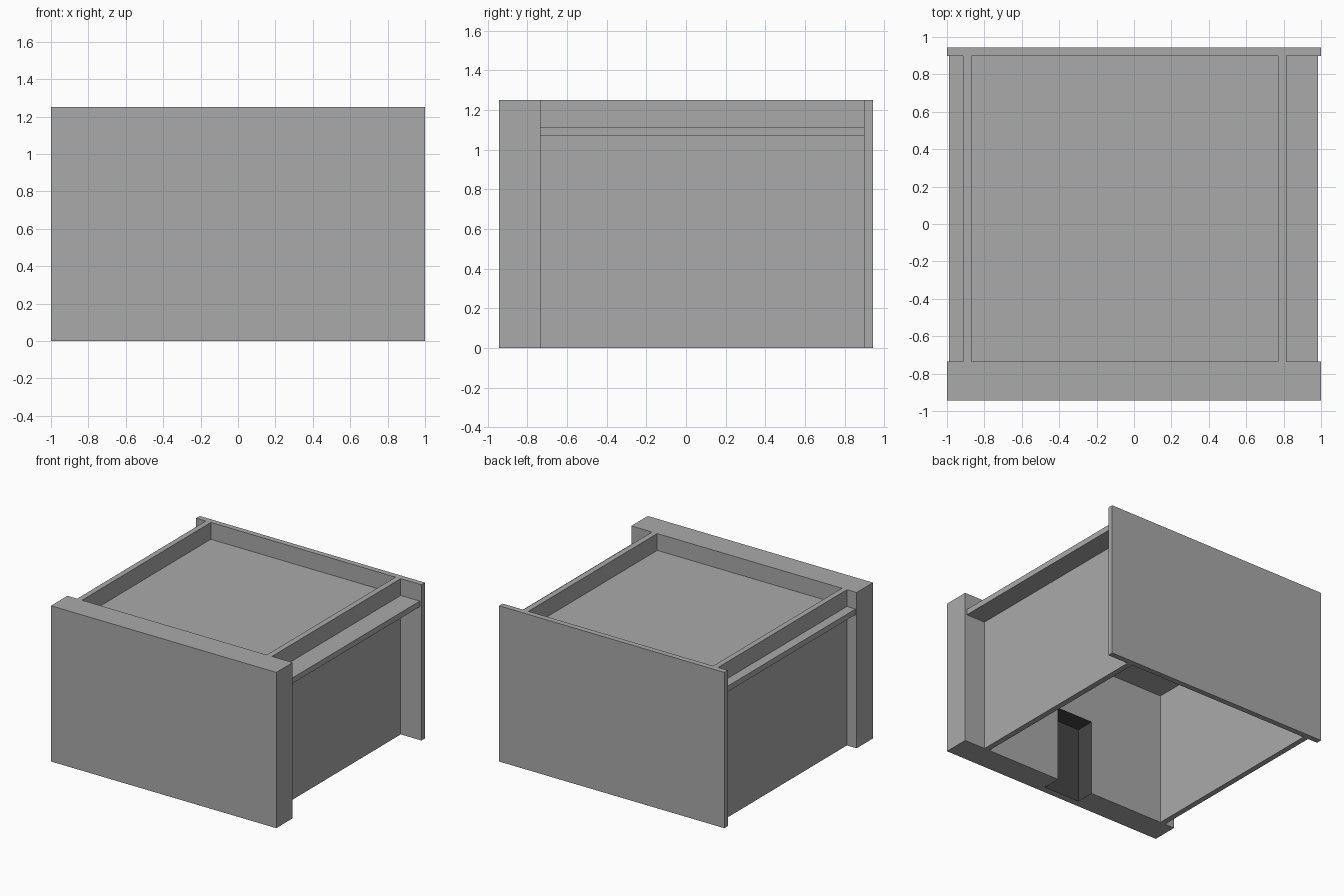
import bpy, bmesh
from mathutils import Vector

if "Cube" in bpy.data.objects:
    bpy.data.objects.remove(bpy.data.objects["Cube"])


def material(name, value):
    m = bpy.data.materials.new(name)
    m.diffuse_color = (value, value, value, 1.0)
    m.use_nodes = True
    m.node_tree.nodes["Principled BSDF"].inputs["Base Color"].default_value = m.diffuse_color
    return m


grey = material("light_grey", 0.40)
dark = material("dark_grey", 0.06)


def box(name, x, y, z, mat=grey):
    """Box from (min, max) ranges on each axis."""
    bm = bmesh.new()
    bmesh.ops.create_cube(bm, size=1.0)
    for v in bm.verts:
        v.co = Vector([r[0] if c < 0 else r[1] for c, r in zip(v.co, (x, y, z))])
    mesh = bpy.data.meshes.new(name)
    bm.to_mesh(mesh)
    bm.free()
    mesh.materials.append(mat)
    ob = bpy.data.objects.new(name, mesh)
    bpy.context.collection.objects.link(ob)
    return ob


HEIGHT = 1.25
FRONT, BACK = -0.735, 0.898      # inner faces of front and back panels

# Thick front panel and thin back panel
front = box("front_panel", (-1, 1), (-0.943, FRONT), (0, HEIGHT))
box("back_panel", (-1, 1), (BACK, 0.943), (0, HEIGHT))

# Side walls, set in from the panel ends
box("left_wall", (-0.914, -0.87), (FRONT, BACK), (0, HEIGHT))
box("right_wall", (0.77, 0.816), (FRONT, BACK), (0, HEIGHT))

# Recessed top board, sticking out past the walls as side ledges
box("top_board", (-0.99, 0.985), (FRONT, BACK), (1.07, 1.115))

# Dark notch in the inner face of the front panel, open at the bottom
NX, NY, NZ = (-0.21, 0.11), (-0.885, -0.7), (-0.1, 0.605)
cutter = box("notch_cutter", NX, NY, NZ, dark)
cutter.hide_render = True
mod = front.modifiers.new("notch", 'BOOLEAN')
mod.operation = 'DIFFERENCE'
mod.solver = 'EXACT'
mod.object = cutter
bpy.context.view_layer.objects.active = front
bpy.ops.object.modifier_apply(modifier=mod.name)
bpy.data.objects.remove(cutter)

# Faces lying fully within the notch are dark
mesh = front.data
mesh.materials.clear()
mesh.materials.append(grey)
mesh.materials.append(dark)
for p in mesh.polygons:
    inside = all(
        all(lo - 0.001 <= c <= hi + 0.001
            for c, (lo, hi) in zip(mesh.vertices[i].co, (NX, NY, NZ)))
        for i in p.vertices)
    p.material_index = 1 if inside else 0
